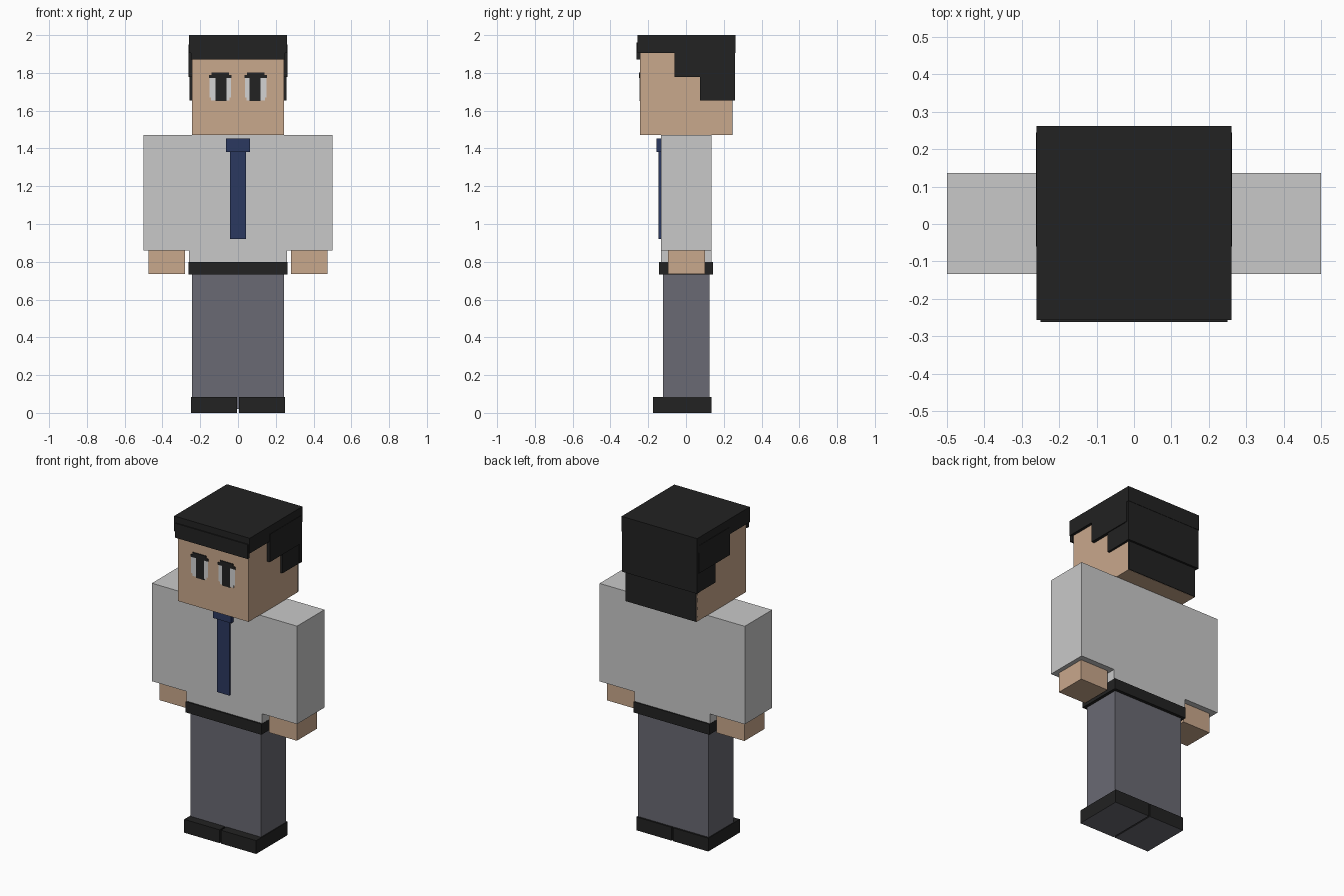
import bpy

cube = bpy.data.objects.get("Cube")
if cube:
    bpy.data.objects.remove(cube, do_unlink=True)


def material(name, hex_code):
    """Flat material from an sRGB hex code, stored as linear values."""
    srgb = [int(hex_code[i:i + 2], 16) / 255 for i in (0, 2, 4)]
    color = [c / 12.92 if c < 0.04045 else ((c + 0.055) / 1.055) ** 2.4 for c in srgb] + [1]
    mat = bpy.data.materials.new(name)
    mat.use_nodes = True
    mat.diffuse_color = color
    mat.node_tree.nodes["Principled BSDF"].inputs["Base Color"].default_value = color
    return mat


skin = material("skin", "C9A88C")
black = material("black", "222222")
shirt_grey = material("shirt light grey", "C9C9C9")
trouser_grey = material("trouser grey", "6A6A73")
navy = material("tie navy", "2B3860")
eye_white = material("eye white", "D4D4D4")


def box(name, mat, x, y, z):
    """Box spanning the (low, high) ranges on each axis."""
    bpy.ops.mesh.primitive_cube_add(size=1, location=[sum(r) / 2 for r in (x, y, z)])
    obj = bpy.context.object
    obj.name = name
    obj.scale = [r[1] - r[0] for r in (x, y, z)]
    bpy.ops.object.transform_apply(location=False, rotation=False, scale=True)
    obj.data.materials.append(mat)
    return obj


def pair(name, mat, x, y, z):
    """Matching boxes on the left (+x) and right (-x)."""
    return [box("left_" + name, mat, x, y, z),
            box("right_" + name, mat, (-x[1], -x[0]), y, z)]


def wide(half):
    return (-half, half)


# Head and hair
box("head", skin, wide(0.243), wide(0.243), (1.47, 1.95))
box("hair_cap", black, wide(0.26), (-0.256, 0.262), (1.905, 2.0))
box("hair_fringe", black, wide(0.25), (-0.262, -0.242), (1.87, 1.96))
box("hair_back", black, wide(0.258), (0.235, 0.26), (1.655, 1.91))
box("hair_nape", black, wide(0.243), (0.235, 0.247), (1.471, 1.66))
pair("hair_temple", black, (0.235, 0.262), (-0.06, 0.245), (1.777, 1.95))
pair("hair_sideburn", black, (0.235, 0.256), (0.073, 0.259), (1.655, 1.78))

# Eyes, as thin stepped plates on the face
face = -0.242
pair("eye_white", eye_white, (0.046, 0.142), (face - 0.003, face), (1.655, 1.785))
pair("eye_white_side", eye_white, (0.036, 0.151), (face - 0.003, face), (1.67, 1.775))
pair("pupil", black, (0.062, 0.118), (face - 0.005, face), (1.65, 1.79))
pair("lash", black, (0.034, 0.154), (face - 0.006, face), (1.772, 1.788))
pair("lash_top", black, (0.048, 0.14), (face - 0.006, face), (1.788, 1.803))

# Shirt, sleeves and hands
depth = (-0.133, 0.136)
box("torso", shirt_grey, wide(0.26), depth, (0.78, 1.47))
pair("sleeve", shirt_grey, (0.26, 0.5), depth, (0.86, 1.47))
pair("hand", skin, (0.28, 0.473), (-0.096, 0.1), (0.735, 0.88))

# Tie and belt
box("tie_blade", navy, wide(0.042), (-0.146, -0.13), (0.92, 1.4))
box("tie_knot", navy, wide(0.063), (-0.157, -0.13), (1.38, 1.453))
box("belt", black, wide(0.261), (-0.142, 0.143), (0.733, 0.80))

# Legs, and shoes with trouser-coloured soles
box("legs", trouser_grey, wide(0.243), (-0.121, 0.124), (0.02, 0.74))
for shoe in pair("shoe", black, (0.004, 0.248), (-0.175, 0.135), (0, 0.083)):
    shoe.data.materials.append(trouser_grey)
    for poly in shoe.data.polygons:
        if poly.normal.z < -0.5:
            poly.material_index = 1
